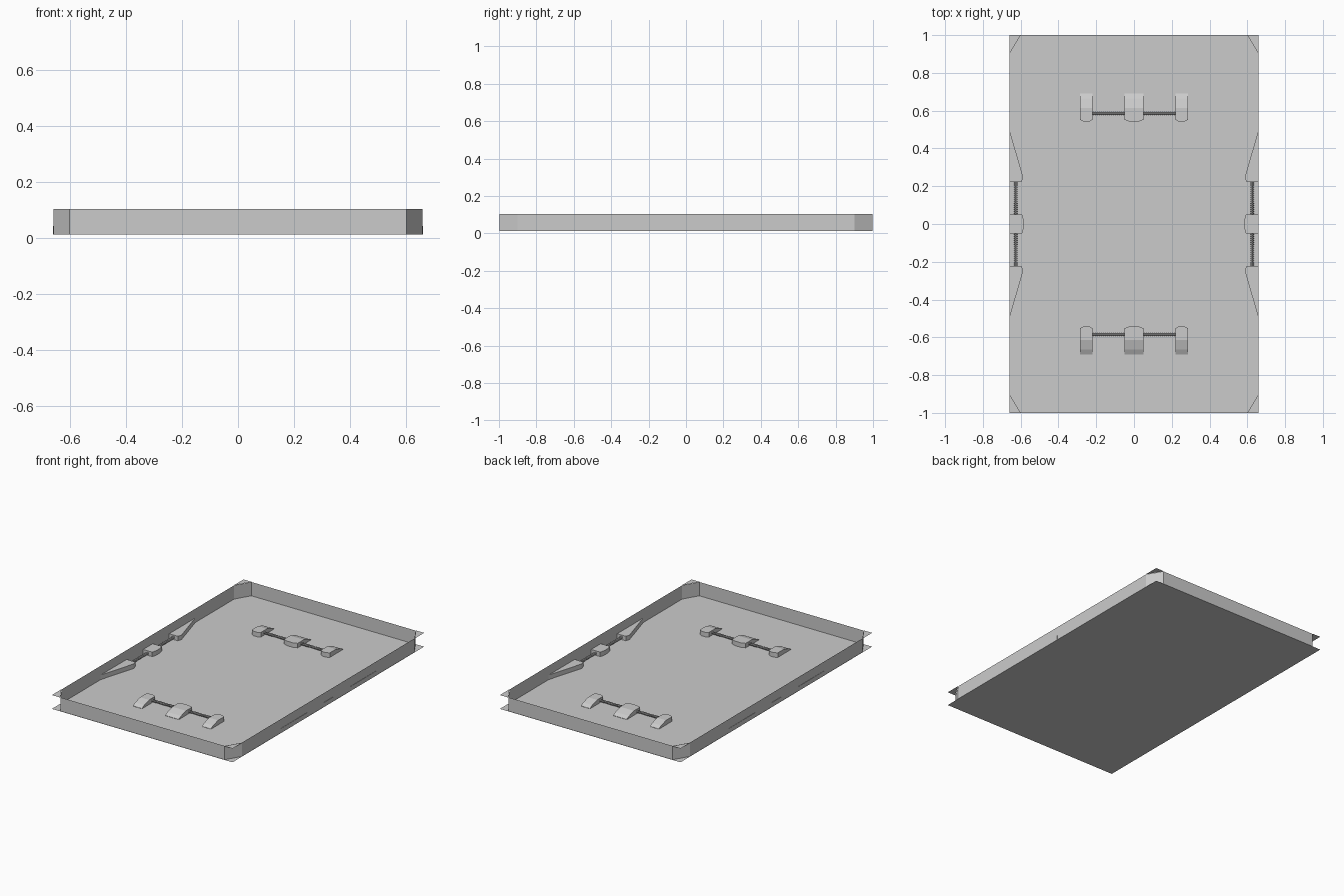
import bpy, bmesh, math
from mathutils import Matrix, Vector

if "Cube" in bpy.data.objects:
    bpy.data.objects.remove(bpy.data.objects["Cube"])

FLOOR, TOP, BLOCK = 0.012, 0.103, 0.042
HX, HY = 0.66, 1.0


def finish(name, bm):
    mesh = bpy.data.meshes.new(name)
    bm.to_mesh(mesh)
    bm.free()
    ob = bpy.data.objects.new(name, mesh)
    bpy.context.collection.objects.link(ob)
    return ob


def sheet(name, pts, z):
    bm = bmesh.new()
    f = bm.faces.new([bm.verts.new((x, y, z)) for x, y in pts])
    if f.normal.z < 0:
        f.normal_flip()
    return finish(name, bm)


def prism(name, pts, z0, z1):
    bm = bmesh.new()
    f = bm.faces.new([bm.verts.new((x, y, z0)) for x, y in pts])
    r = bmesh.ops.extrude_face_region(bm, geom=[f])
    vs = [g for g in r['geom'] if isinstance(g, bmesh.types.BMVert)]
    bmesh.ops.translate(bm, vec=(0, 0, z1 - z0), verts=vs)
    bmesh.ops.recalc_face_normals(bm, faces=bm.faces)
    return finish(name, bm)


def ribbed_bar(name, a, b, r_rod=0.004, r_ring=0.009, rings=16):
    a, b = Vector(a), Vector(b)
    rot = (b - a).to_track_quat('Z', 'Y').to_matrix().to_4x4()
    bm = bmesh.new()

    def cyl(centre, radius, depth):
        bmesh.ops.create_cone(bm, cap_ends=True, segments=8, radius1=radius,
                              radius2=radius, depth=depth,
                              matrix=Matrix.Translation(centre) @ rot)
    cyl((a + b) / 2, r_rod, (b - a).length)
    for i in range(rings):
        cyl(a.lerp(b, (i + 0.5) / rings), r_ring, 0.004)
    return finish(name, bm)


def ramp(name, cx, hw, s):
    # flat-topped block with a faceted inner end and a slope falling outward
    ob = prism(name, [(cx - hw, s * 0.69), (cx - hw, s * 0.665), (cx - hw, s * 0.615),
                      (cx - hw, s * 0.552), (cx - hw * 0.4, s * 0.541),
                      (cx + hw * 0.4, s * 0.541), (cx + hw, s * 0.552),
                      (cx + hw, s * 0.615), (cx + hw, s * 0.665), (cx + hw, s * 0.69)],
               FLOOR, BLOCK)
    bm = bmesh.new()
    bm.from_mesh(ob.data)
    for y in (0.615, 0.665):
        top = [f for f in bm.faces if all(v.co.z > BLOCK - 1e-4 for v in f.verts)
               or all(v.co.z < FLOOR + 1e-4 for v in f.verts)]
        for f in top:
            vs = [v for v in f.verts if abs(abs(v.co.y) - y) < 1e-4]
            if len(vs) == 2:
                bmesh.utils.face_split(f, vs[0], vs[1])
    for v in bm.verts:
        if v.co.z > FLOOR + 0.01:
            if abs(v.co.y) > 0.68:
                v.co.z = FLOOR + 0.002
            elif abs(v.co.y) > 0.65:
                v.co.z = FLOOR + 0.015
    bm.to_mesh(ob.data)
    bm.free()


# floor plate
sheet("floor", [(-HX, -HY), (HX, -HY), (HX, HY), (-HX, HY)], FLOOR)

# perimeter wall with cut corners
wx, wy = HX - 0.002, HY - 0.003
ring = [(-0.6, -wy), (0.6, -wy), (wx, -0.9), (wx, 0.9),
        (0.6, wy), (-0.6, wy), (-wx, 0.9), (-wx, -0.9)]
bm = bmesh.new()
lo = [bm.verts.new((x, y, FLOOR)) for x, y in ring]
hi = [bm.verts.new((x, y, TOP)) for x, y in ring]
for i in range(8):
    j = (i + 1) % 8
    bm.faces.new((lo[i], lo[j], hi[j], hi[i]))
finish("wall", bm)

# corner tops
for sx in (-1, 1):
    for sy in (-1, 1):
        sheet("corner_top", [(sx * 0.6, sy * HY), (sx * HX, sy * HY), (sx * HX, sy * 0.9)], TOP)

# side gates: centre block, two tapered wedges, ribbed bars
for sx in (-1, 1):
    prism("side_centre_block", [(sx * x, y) for x, y in
          [(HX, 0.05), (0.592, 0.05), (0.584, 0.02), (0.584, -0.02), (0.592, -0.05), (HX, -0.05)]],
          FLOOR, BLOCK)
    for sy in (-1, 1):
        prism("side_wedge", [(sx * x, sy * y) for x, y in
              [(HX, 0.5), (0.587, 0.25), (0.595, 0.222), (HX, 0.222)]], FLOOR, BLOCK)
        ribbed_bar("side_bar", (sx * 0.625, sy * 0.05, 0.028), (sx * 0.625, sy * 0.222, 0.028))

# end gates: three ramps joined by ribbed bars
for s in (-1, 1):
    ramp("centre_ramp", 0, 0.05, s)
    for sx in (-1, 1):
        ramp("outer_ramp", sx * 0.252, 0.033, s)
        ribbed_bar("end_bar", (sx * 0.05, s * 0.585, 0.028), (sx * 0.22, s * 0.585, 0.028))
